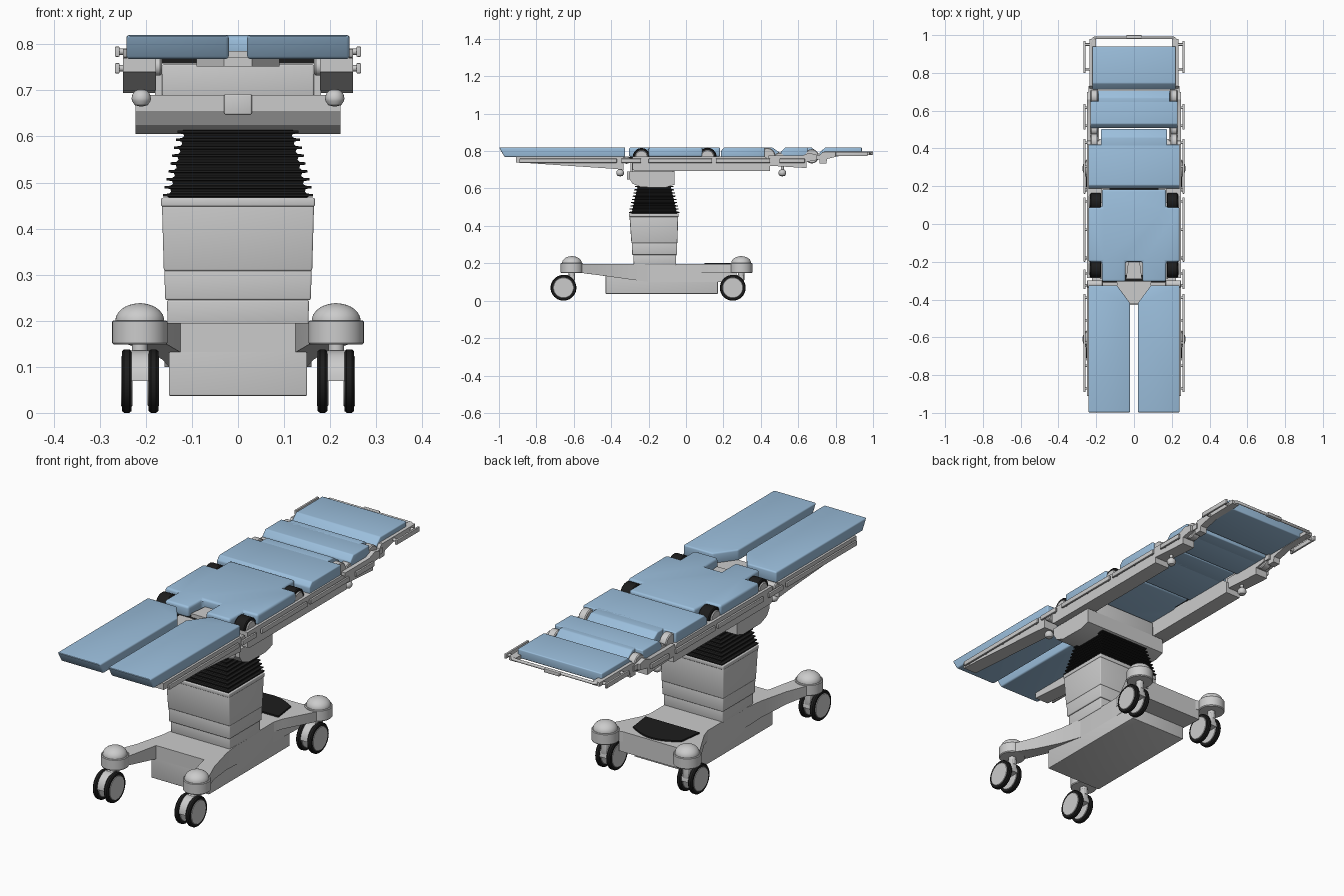
import bpy, bmesh, math
from mathutils import Vector

if "Cube" in bpy.data.objects:
    bpy.data.objects.remove(bpy.data.objects["Cube"])


def material(name, rgb):
    m = bpy.data.materials.new(name)
    m.diffuse_color = (*rgb, 1)
    m.use_nodes = True
    m.node_tree.nodes["Principled BSDF"].inputs["Base Color"].default_value = m.diffuse_color
    return m


BLUE = material("blue_vinyl", (0.33, 0.52, 0.72))
BLACK = material("black_rubber", (0.012, 0.012, 0.012))


def finish(name, bm, mat=None, bevel=0, mirror=False, segs=3):
    """Clean normals, bevel crisp edges, link the object, optionally mirror over x = 0."""
    bmesh.ops.recalc_face_normals(bm, faces=bm.faces)
    if bevel:
        edges = [e for e in bm.edges if e.is_manifold and e.calc_face_angle(0) > 0.5]
        bmesh.ops.bevel(bm, geom=edges, offset=bevel, segments=segs, profile=0.5,
                        affect='EDGES', clamp_overlap=True)
    me = bpy.data.meshes.new(name)
    bm.to_mesh(me)
    bm.free()
    for p in me.polygons:
        p.use_smooth = True
    me.set_sharp_from_angle(angle=math.radians(32))
    if mat:
        me.materials.append(mat)
    ob = bpy.data.objects.new(name, me)
    bpy.context.collection.objects.link(ob)
    if mirror:
        ob.modifiers.new("mirror", 'MIRROR').use_mirror_merge = False
    return ob


def prism(name, pts, axis, a, b, tweak=None, **kw):
    """Extrude a (y,z) outline along x, or an (x,y) outline along z, from a to b."""
    bm = bmesh.new()
    put = (lambda p, t: (t, p[0], p[1])) if axis == 'x' else (lambda p, t: (p[0], p[1], t))
    lo = [bm.verts.new(put(p, a)) for p in pts]
    hi = [bm.verts.new(put(p, b)) for p in pts]
    bm.faces.new(lo)
    bm.faces.new(hi)
    for i in range(len(pts)):
        j = (i + 1) % len(pts)
        bm.faces.new((lo[i], lo[j], hi[j], hi[i]))
    if tweak:
        for v in lo:
            tweak(v.co)
        bmesh.ops.triangulate(bm, faces=[f for f in bm.faces if len(f.verts) > 4])
    return finish(name, bm, **kw)


def box(name, x0, x1, y0, y1, z0, z1, **kw):
    return prism(name, [(x0, y0), (x1, y0), (x1, y1), (x0, y1)], 'z', z0, z1, **kw)


def sym(half):
    return half + [(-x, y) for x, y in reversed(half)]


def lathe(name, prof, origin, axis='z', n=40, **kw):
    """Revolve (radius, height) points about an axis through origin."""
    bm = bmesh.new()
    rings = []
    for r, h in prof:
        ring = []
        for k in range(n):
            t = 2 * math.pi * k / n
            c, s = r * math.cos(t), r * math.sin(t)
            ring.append(bm.verts.new(Vector(origin) + Vector((c, s, h) if axis == 'z' else (h, c, s))))
        rings.append(ring)
    for p, q in zip(rings, rings[1:]):
        for k in range(n):
            bm.faces.new((p[k], p[(k + 1) % n], q[(k + 1) % n], q[k]))
    bm.faces.new(rings[0])
    bm.faces.new(rings[-1])
    return finish(name, bm, **kw)


def disc_x(name, x0, x1, y, z, r, **kw):
    e = min(0.004, r / 4)
    return lathe(name, [(r - e, x0), (r, x0 + e), (r, x1 - e), (r - e, x1)], (0, y, z), 'x', **kw)


def loft(name, rings, **kw):
    """Stack rectangles given as (z, half width, y min, y max)."""
    bm = bmesh.new()
    vs = [[bm.verts.new(c) for c in ((-h, a, z), (h, a, z), (h, b, z), (-h, b, z))] for z, h, a, b in rings]
    for p, q in zip(vs, vs[1:]):
        for k in range(4):
            bm.faces.new((p[k], p[(k + 1) % 4], q[(k + 1) % 4], q[k]))
    bm.faces.new(vs[0])
    bm.faces.new(vs[-1])
    return finish(name, bm, **kw)


# ---- wheeled base ----
def leg_bottom(co):
    co.z = 0.10 + 0.055 * min(1, max(0, (-0.2 - co.y) / 0.4))


prism("base_body", sym([(0.125, -0.43), (0.15, -0.2), (0.15, 0.05), (0.16, 0.27)]), 'z', 0.1, 0.195, tweak=leg_bottom)
prism("front_leg", [(0.125, -0.43), (0.165, -0.61), (0.26, -0.61), (0.20, -0.46), (0.165, -0.32), (0.15, -0.2),
                    (0.12, -0.2)], 'z', 0.1, 0.195, tweak=leg_bottom, mirror=True)
prism("rear_arm", [(0.14, 0.02), (0.165, 0.10), (0.25, 0.26), (0.25, 0.30), (0.14, 0.27)], 'z', 0.148, 0.195, mirror=True)
box("base_belly", -0.15, 0.15, -0.43, 0.17, 0.037, 0.19, bevel=0.003)
arc = [(0.125 - 0.25 * k / 12, 0.215 + 0.045 * math.sin(math.pi * k / 12)) for k in range(13)]
prism("pedal_pad", [(-0.14, 0.10), (0.14, 0.10)] + arc, 'z', 0.19, 0.202, mat=BLACK)

# ---- casters ----
for tag, cy in (("front", -0.61), ("rear", 0.295)):
    cx, wy, wz = 0.213, cy - 0.045, 0.069
    dome = [(0.053 * math.cos(t), 0.2 + 0.038 * math.sin(t)) for t in [math.pi / 2 * k / 10 for k in range(10)]]
    lathe(tag + "_caster_cup", [(0.057, 0.148), (0.06, 0.152), (0.06, 0.198), (0.057, 0.201)] + dome + [(0.003, 0.238)],
          (cx, cy, 0), mirror=True)
    lathe(tag + "_caster_stem", [(0.017, 0.11), (0.017, 0.152)], (cx, cy, 0), mirror=True)
    box(tag + "_caster_fork", 0.198, 0.228, wy, wy + 0.06, 0.08, 0.137, mirror=True, bevel=0.004)
    half = [(wy + 0.062 * math.cos(math.pi * k / 16), wz + 0.066 * math.sin(math.pi * k / 16)) for k in range(17)]
    prism(tag + "_caster_fender", half, 'x', 0.192, 0.235, mirror=True)
    for side, x0 in (("inner", 0.173), ("outer", 0.231)):
        lathe(f"{tag}_{side}_tyre", [(0.056, x0), (0.065, x0), (0.069, x0 + 0.005), (0.069, x0 + 0.016),
              (0.065, x0 + 0.021), (0.056, x0 + 0.021)], (0, wy, wz), 'x', mat=BLACK, mirror=True)
        disc_x(f"{tag}_{side}_hub", x0 - 0.002, x0 + 0.023, wy, wz, 0.057, mirror=True)

# ---- column, bellows, tilting head ----
loft("column_foot", [(0.19, 0.153, -0.28, -0.053), (0.245, 0.154, -0.282, -0.052)], bevel=0.004)
loft("column_lower", [(0.245, 0.158, -0.288, -0.048), (0.31, 0.16, -0.29, -0.047)], bevel=0.004)
loft("column_upper", [(0.308, 0.161, -0.292, -0.046), (0.45, 0.165, -0.302, -0.042)], bevel=0.004)
loft("column_cap", [(0.448, 0.167, -0.305, -0.039), (0.467, 0.167, -0.305, -0.039)], bevel=0.004)
rings = []
for k in range(9):
    z = 0.463 + 0.0172 * k
    h = 0.163 - 0.004 * k
    m = h - 0.051          # half depth follows half width
    for dz, s in ((0, 0.014), (0.006, 0.012), (0.007, 0), (0.012, 0), (0.013, 0.013)):
        rings.append((z + dz, h - s, -0.17 - m - 0.023 + s, -0.17 + m + 0.023 - s))
loft("bellows", rings, mat=BLACK)
prism("tilt_head", [(-0.305, 0.69), (-0.305, 0.655), (-0.285, 0.625), (-0.24, 0.607), (-0.11, 0.605), (-0.062, 0.62),
                    (-0.062, 0.69)], 'x', -0.222, 0.222)
box("head_top", -0.165, 0.165, -0.298, -0.062, 0.685, 0.757, bevel=0.004)
box("head_latch", -0.03, 0.03, -0.316, -0.29, 0.647, 0.692, bevel=0.004)
box("head_bracket", 0.145, 0.18, -0.29, -0.07, 0.688, 0.742, mirror=True)

# ---- side frame beams ----
prism("leg_beam", [(-0.91, 0.74), (-0.91, 0.77), (-0.335, 0.77), (-0.335, 0.70), (-0.40, 0.706)], 'x', 0.178, 0.25, mirror=True)
prism("seat_beam", [(-0.285, 0.70), (-0.285, 0.772), (0.42, 0.772), (0.45, 0.75), (0.45, 0.694), (-0.27, 0.694)],
      'x', 0.172, 0.25, mirror=True)
prism("back_beam", [(0.44, 0.722), (0.645, 0.709), (0.645, 0.742), (0.70, 0.752), (0.70, 0.78), (0.66, 0.79),
                    (0.62, 0.775), (0.44, 0.775)], 'x', 0.185, 0.25, mirror=True)
prism("headrest_arm", [(0.713, 0.733), (0.75, 0.733), (0.755, 0.758), (0.83, 0.776), (0.98, 0.778), (0.98, 0.796),
                       (0.73, 0.796), (0.713, 0.775)], 'x', 0.2, 0.236, mirror=True)
box("headrest_link", 0.19, 0.24, 0.69, 0.73, 0.755, 0.78, mirror=True)

# ---- accessory rails with stand-offs ----
for tag, y0, y1, z in (("leg", -0.89, -0.37, 0.748), ("joint", -0.345, -0.24, 0.748), ("seat", -0.2, 0.14, 0.748),
                       ("back", 0.16, 0.45, 0.748), ("shoulder", 0.5, 0.635, 0.748), ("head", 0.80, 0.97, 0.784)):
    box(tag + "_rail", 0.257, 0.267, y0, y1, z - 0.011, z + 0.011, bevel=0.002, mirror=True)
    n = max(2, round((y1 - y0) / 0.14) + 1)
    for k in range(n):
        y = y0 + 0.02 + (y1 - y0 - 0.04) * k / (n - 1)
        disc_x(f"{tag}_rail_standoff_{k}", 0.225, 0.26, y, z, 0.007, n=12, mirror=True)

# ---- hinges and clamp knobs ----
disc_x("leg_hinge", 0.165, 0.25, -0.318, 0.752, 0.02, mirror=True)
for tag, y, z, r in (("back", 0.435, 0.775, 0.042), ("shoulder", 0.5, 0.762, 0.03), ("neck", 0.672, 0.772, 0.038)):
    disc_x(tag + "_hinge", 0.192, 0.23, y, z, r, mirror=True)
for tag, y in (("leg", -0.352), ("back", 0.515)):
    ball = [(0.003, -0.018), (0.014, -0.015), (0.02, -0.006), (0.021, 0), (0.019, 0.009), (0.013, 0.016), (0.008, 0.018), (0.008, 0.04)]
    lathe(tag + "_clamp_knob", ball, (0.21, y, 0.683), n=24, mirror=True)
for tag, y, r in (("front", -0.238, 0.046), ("rear", 0.115, 0.048)):
    disc_x(tag + "_pivot_cover", 0.174, 0.232, y, 0.77, r, mat=BLACK, mirror=True)
    disc_x(tag + "_pivot_cap", 0.225, 0.237, y, 0.77, r - 0.012, mirror=True)

# ---- headrest bow ----
cu = bpy.data.curves.new("headrest_bow", 'CURVE')
cu.dimensions = '3D'
cu.bevel_depth = 0.007
cu.use_fill_caps = True
path = sym([(0.226, 0.74), (0.226, 0.96), (0.222, 0.975), (0.21, 0.985)])
sp = cu.splines.new('POLY')
sp.points.add(len(path) - 1)
for p, (x, y) in zip(sp.points, path):
    p.co = (x, y, 0.79, 1)
bpy.context.collection.objects.link(bpy.data.objects.new("headrest_bow", cu))
box("headrest_catch", -0.04, 0.04, 0.98, 1.0, 0.78, 0.797, bevel=0.003)

# ---- centre plate between the leg pads ----
prism("crotch_plate", sym([(0.03, -0.42), (0.09, -0.33), (0.09, -0.305)]), 'z', 0.752, 0.772)
prism("centre_latch", sym([(0.042, -0.29), (0.03, -0.195)]), 'z', 0.76, 0.785)
box("seat_front_trim", -0.17, 0.17, -0.31, -0.27, 0.758, 0.768, mat=BLACK)


# ---- cushions ----
def slant_end(co):
    if co.y < -0.99:
        co.y += 0.03


Z0, Z1 = 0.768, 0.82
prism("leg_cushion", [(0.02, -1.0), (0.242, -1.0), (0.242, -0.325), (0.09, -0.325), (0.02, -0.42)], 'z', Z0, Z1,
      tweak=slant_end, mat=BLUE, bevel=0.007, mirror=True)
prism("seat_cushion", sym([(0.045, -0.2), (0.045, -0.305), (0.17, -0.305), (0.17, -0.2), (0.242, -0.2), (0.242, 0.088),
                           (0.17, 0.088), (0.17, 0.183)])[:], 'z', Z0, Z1, mat=BLUE, bevel=0.011)
for name, w, prof in (
        ("back_cushion", 0.242, [(0.187, Z0), (0.187, 0.80), (0.205, Z1), (0.42, Z1), (0.42, Z0)]),
        ("back_cushion_tongue", 0.175, [(0.40, Z0), (0.40, Z1), (0.46, Z1), (0.503, 0.79), (0.503, Z0)]),
        ("shoulder_cushion", 0.23, [(0.507, Z0), (0.507, 0.795), (0.53, Z1), (0.65, Z1), (0.65, Z0)]),
        ("shoulder_cushion_tongue", 0.19, [(0.63, Z0), (0.63, Z1), (0.67, Z1), (0.708, 0.79), (0.708, Z0)]),
        ("headrest_cushion", 0.22, [(0.713, 0.778), (0.713, 0.79), (0.745, Z1), (0.94, Z1), (0.94, 0.778)])):
    prism(name, prof, 'x', -w, w, mat=BLUE, bevel=0.005)
